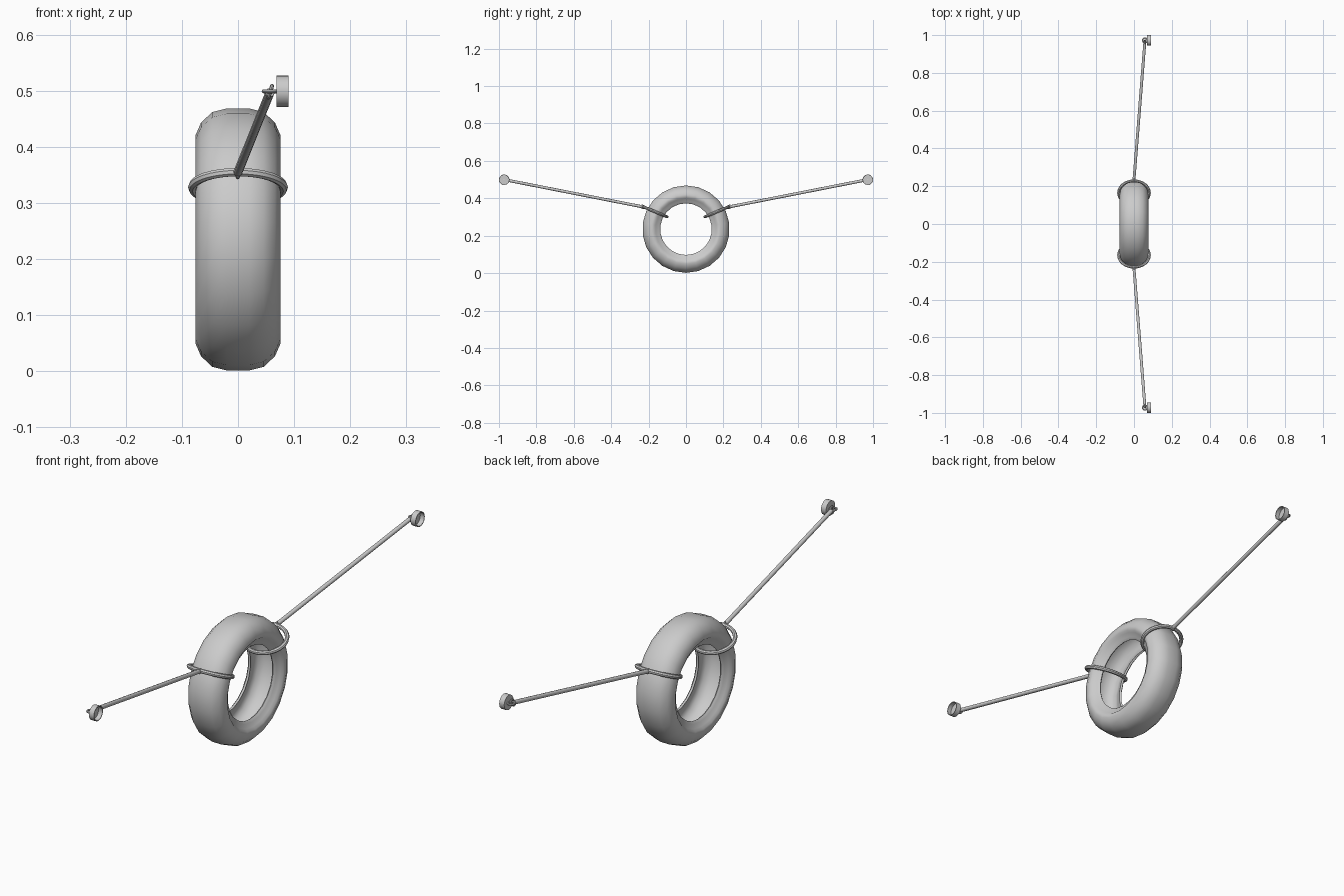
import bpy, bmesh, math
from mathutils import Vector, Matrix

if "Cube" in bpy.data.objects:
    bpy.data.objects.remove(bpy.data.objects["Cube"])

def finish(bm, name, angle=40):
    bmesh.ops.recalc_face_normals(bm, faces=bm.faces)
    me = bpy.data.meshes.new(name)
    bm.to_mesh(me)
    bm.free()
    ob = bpy.data.objects.new(name, me)
    bpy.context.collection.objects.link(ob)
    bpy.ops.object.select_all(action='DESELECT')
    ob.select_set(True)
    bpy.context.view_layer.objects.active = ob
    bpy.ops.object.shade_smooth_by_angle(angle=math.radians(angle))
    return ob

def grid_faces(bm, rows):
    n, m = len(rows), len(rows[0])
    for i in range(n):
        for j in range(m):
            bm.faces.new((rows[i][j], rows[(i + 1) % n][j],
                          rows[(i + 1) % n][(j + 1) % m], rows[i][(j + 1) % m]))

def ring(name, centre, u, v, ru, rv, tube, seg=24, sides=8):
    """Elliptical torus lying in the plane of u and v."""
    c, u, v = Vector(centre), Vector(u).normalized(), Vector(v).normalized()
    w = u.cross(v)
    bm = bmesh.new()
    rows = []
    for i in range(seg):
        a = 2 * math.pi * i / seg
        out = u * math.cos(a) + v * math.sin(a)
        p = c + u * ru * math.cos(a) + v * rv * math.sin(a)
        rows.append([bm.verts.new(p + (out * math.cos(b) + w * math.sin(b)) * tube)
                     for b in (2 * math.pi * k / sides for k in range(sides))])
    grid_faces(bm, rows)
    return finish(bm, name)

def rod(name, a, b, r, sides=10):
    a, b = Vector(a), Vector(b)
    d = b - a
    bm = bmesh.new()
    rot = d.to_track_quat('Z', 'Y').to_matrix().to_4x4()
    bmesh.ops.create_cone(bm, cap_ends=True, segments=sides, radius1=r, radius2=r,
                          depth=d.length, matrix=Matrix.Translation((a + b) / 2) @ rot)
    return finish(bm, name)

# Tyre: hollow section spun about the x axis
half = [(0.02, 0.2335), (0.046, 0.227), (0.066, 0.208), (0.076, 0.185),
        (0.074, 0.17), (0.066, 0.163), (0.06, 0.147), (0.052, 0.138),
        (0.046, 0.142), (0.056, 0.165), (0.064, 0.185), (0.056, 0.204),
        (0.04, 0.217), (0.018, 0.222)]
section = half + [(-x, r) for x, r in reversed(half)]
bm = bmesh.new()
N = 22
rows = []
for i in range(N):
    a = 2 * math.pi * i / N
    rows.append([bm.verts.new((x, r * math.sin(a), 0.235 + r * math.cos(a)))
                 for x, r in section])
grid_faces(bm, rows)
finish(bm, "tyre", 50)

for s, side in ((-1, "front"), (1, "back")):
    # Rope loop wrapped round the tyre
    slope = Vector((0, s * 0.92, 0.39))
    ring(side + "_tyre_loop", (0, s * 0.165, 0.328), (1, 0, 0), slope, 0.081, 0.069, 0.008, 32)

    # Long rope up to the wall
    start, end = Vector((0, s * 0.235, 0.355)), Vector((0.057, s * 0.958, 0.497))
    rod(side + "_rope", start, end, 0.008)
    d = (end - start).normalized()
    up = Vector((0, 0, 1))
    ring(side + "_rope_knot", start - d * 0.003, d, up, 0.008, 0.008, 0.004, 14)
    ring(side + "_rope_eye", end + d * 0.006, d, up + Vector((0.3, 0, 0)), 0.011, 0.011, 0.0035, 16)

    # Wall eyelet and cupped mount
    c = Vector((0.058, s * 0.972, 0.499))
    ring(side + "_eyelet", c, (1, 0, 0), (0, 1, 0), 0.0125, 0.0125, 0.0035, 20)
    prof = [(0.069, 0.0), (0.069, 0.028), (0.09, 0.028), (0.09, 0.025), (0.073, 0.025), (0.073, 0.0)]
    bm = bmesh.new()
    vs = [bm.verts.new(c + Vector((x - c.x, r, 0))) for x, r in prof]
    es = [bm.edges.new((vs[i], vs[i + 1])) for i in range(len(vs) - 1)]
    bmesh.ops.spin(bm, geom=vs + es, cent=c, axis=(1, 0, 0), angle=2 * math.pi, steps=24)
    bmesh.ops.remove_doubles(bm, verts=bm.verts, dist=1e-5)
    finish(bm, side + "_wall_mount", 30)
